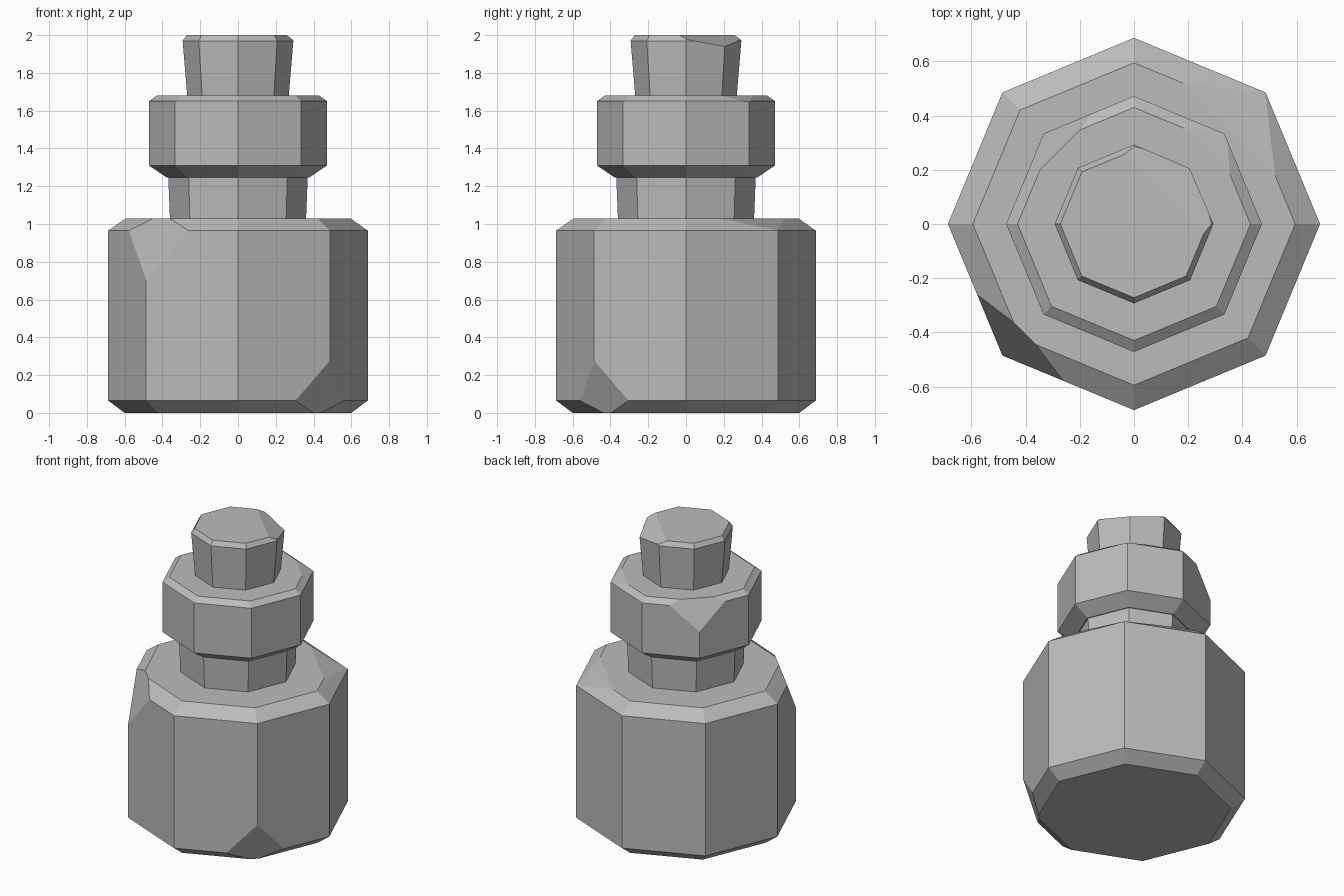
import bpy, bmesh, math
from mathutils import Vector

old = bpy.data.objects.get("Cube")
if old:
    bpy.data.objects.remove(old, do_unlink=True)

SIDES = 8

grey = bpy.data.materials.new("stone grey")
grey.use_nodes = True
COLOR = (0.5, 0.5, 0.5, 1)
grey.diffuse_color = COLOR
grey.node_tree.nodes["Principled BSDF"].inputs["Base Color"].default_value = COLOR


def chip(bm, azimuth, low, high):
    """Slice off a corner with a plane through two (radius, z) points at an azimuth."""
    a = math.radians(azimuth)
    out = Vector((math.cos(a), math.sin(a), 0))
    dr, dz = high[0] - low[0], high[1] - low[1]
    normal = out * dz + Vector((0, 0, -dr))
    if normal.dot(out) < 0:
        normal.negate()
    cut = bmesh.ops.bisect_plane(
        bm, geom=bm.verts[:] + bm.edges[:] + bm.faces[:], dist=0.0001,
        plane_co=out * low[0] + Vector((0, 0, low[1])),
        plane_no=normal, clear_outer=True)
    rim = [g for g in cut["geom_cut"] if isinstance(g, bmesh.types.BMEdge)]
    bmesh.ops.edgeloop_fill(bm, edges=rim)


def turned_part(name, profile, chips=()):
    """Stack octagonal rings given as (radius, z), then chip the corners."""
    bm = bmesh.new()
    rings = []
    for r, z in profile:
        angles = [math.tau * i / SIDES for i in range(SIDES)]
        rings.append([bm.verts.new((r * math.cos(a), r * math.sin(a), z)) for a in angles])
    for low, high in zip(rings, rings[1:]):
        for i in range(SIDES):
            j = (i + 1) % SIDES
            bm.faces.new((low[i], low[j], high[j], high[i]))
    bm.faces.new(rings[0][::-1])
    bm.faces.new(rings[-1])
    for c in chips:
        chip(bm, *c)
    bmesh.ops.recalc_face_normals(bm, faces=bm.faces[:])
    mesh = bpy.data.meshes.new(name)
    bm.to_mesh(mesh)
    bm.free()
    mesh.materials.append(grey)
    obj = bpy.data.objects.new(name, mesh)
    bpy.context.collection.objects.link(obj)
    return obj


# Wide bevelled body with three chipped corners
turned_part("bottle_body",
            [(0.60, 0), (0.687, 0.065), (0.687, 0.965), (0.595, 1.03)],
            [(225, (0.685, 0.71), (0.594, 0.965)),
             (315, (0.612, 0.065), (0.685, 0.27)),
             (45, (0.69, 0.965), (0.495, 1.03))])

# Narrow neck
turned_part("bottle_neck", [(0.36, 1.02), (0.37, 1.27)])

# Thick collar with one chipped corner
turned_part("bottle_collar",
            [(0.375, 1.245), (0.472, 1.31), (0.472, 1.65), (0.43, 1.68)],
            [(135, (0.472, 1.49), (0.40, 1.65)),
             (45, (0.475, 1.645), (0.38, 1.68))])

# Flared stopper with a worn edge
turned_part("stopper",
            [(0.268, 1.67), (0.293, 1.97), (0.272, 2.0)],
            [(45, (0.29, 1.94), (0.19, 1.985))])
